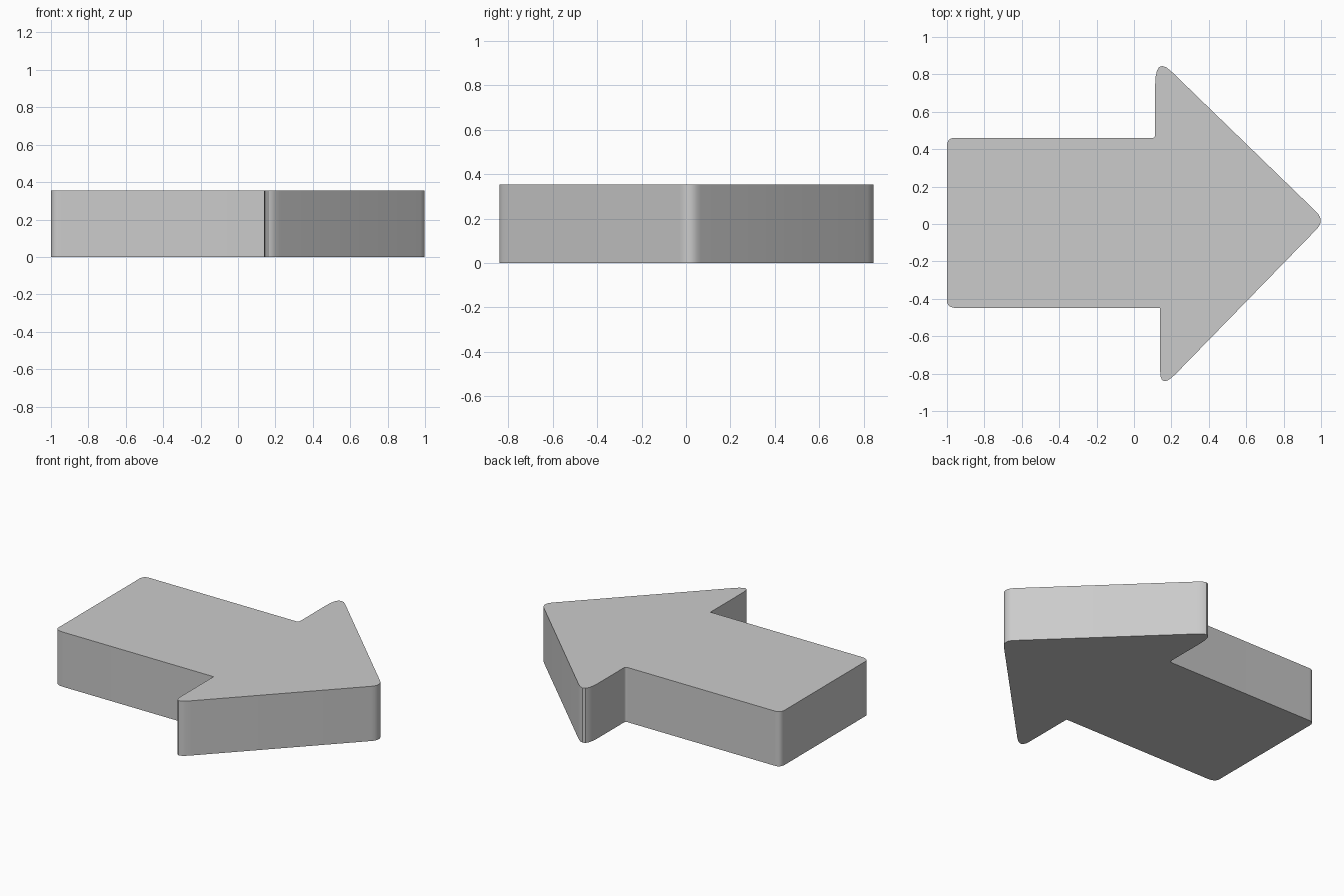
import bpy, bmesh
from mathutils import Vector

if "Cube" in bpy.data.objects:
    bpy.data.objects.remove(bpy.data.objects["Cube"])

HEIGHT = 0.355
STEPS = 6

# Arrow outline, counter-clockwise: x, y, rounding before and after the corner
corners = [
    (-1.0, -0.45, 0.04, 0.06),
    (0.14, -0.45, 0, 0),
    (0.14, -0.887, 0.10, 0.12),
    (1.022, 0.019, 0.067, 0.067),
    (0.113, 0.90, 0.12, 0.16),
    (0.113, 0.46, 0.02, 0.015),
    (-1.0, 0.46, 0.04, 0.045),
]


def rounded_outline(corners):
    """Replace each sharp corner by a short curve."""
    points = []
    for i, (x, y, before, after) in enumerate(corners):
        p = Vector((x, y, 0))
        if not before:
            points.append(p)
            continue
        prev = Vector((*corners[i - 1][:2], 0))
        nxt = Vector((*corners[(i + 1) % len(corners)][:2], 0))
        a = p + (prev - p).normalized() * before
        b = p + (nxt - p).normalized() * after
        for k in range(STEPS + 1):
            t = k / STEPS
            points.append(a * (1 - t) ** 2 + p * 2 * t * (1 - t) + b * t ** 2)
    return points


# Solid arrow plate
bm = bmesh.new()
base = bm.faces.new([bm.verts.new(p) for p in rounded_outline(corners)])
top = bmesh.ops.extrude_face_region(bm, geom=[base], use_keep_orig=True)
bmesh.ops.translate(bm, vec=(0, 0, HEIGHT),
                    verts=[g for g in top["geom"] if isinstance(g, bmesh.types.BMVert)])
bmesh.ops.recalc_face_normals(bm, faces=bm.faces)
mesh = bpy.data.meshes.new("arrow_plate")
bm.to_mesh(mesh)
bm.free()
arrow = bpy.data.objects.new("arrow_plate", mesh)
bpy.context.collection.objects.link(arrow)

# Smooth rounded corners, sharp rims
bpy.context.view_layer.objects.active = arrow
arrow.select_set(True)
bpy.ops.object.shade_smooth_by_angle(angle=0.6)
